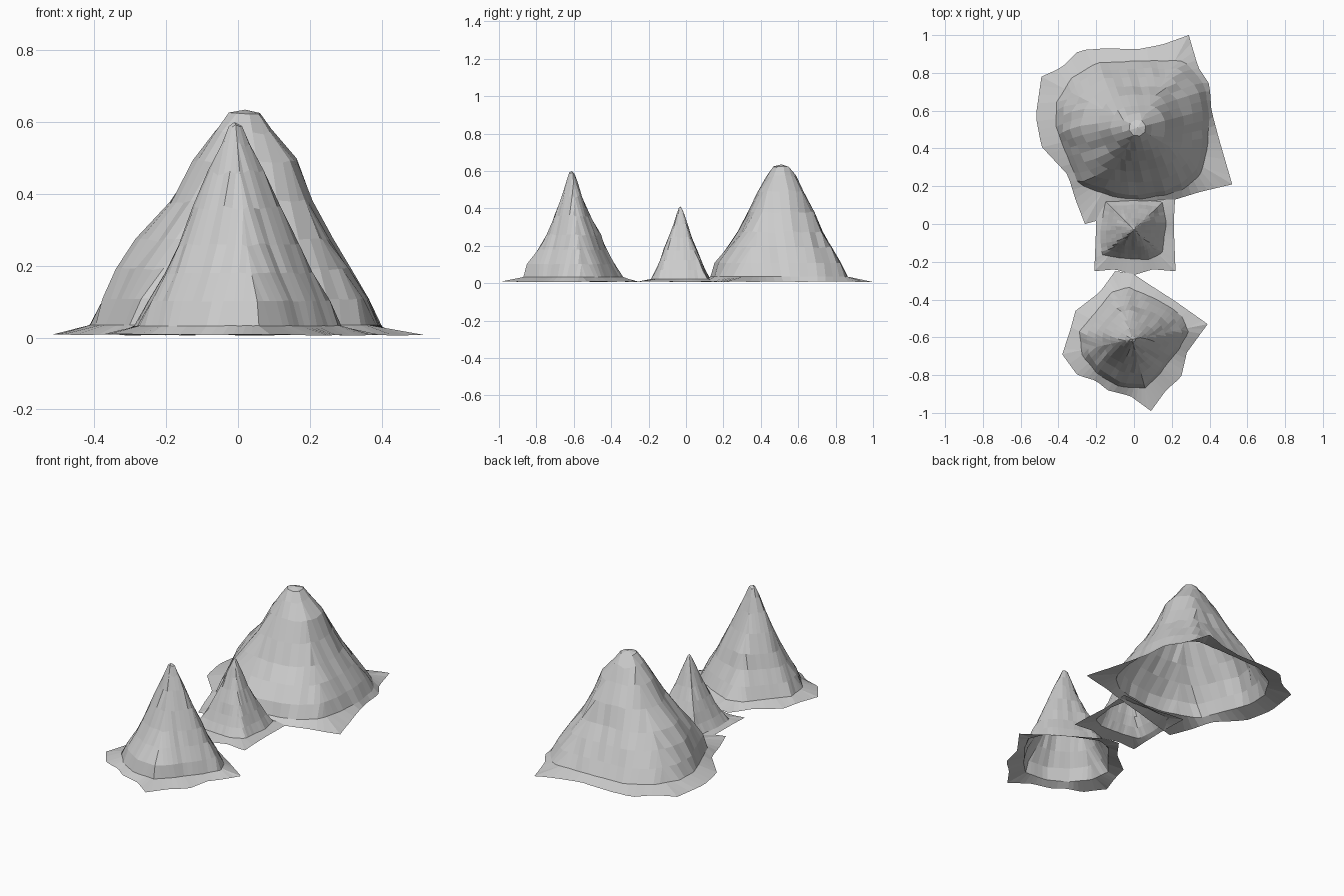
import bpy, bmesh, math
from mathutils import Vector, noise

cube = bpy.data.objects.get("Cube")
if cube:
    bpy.data.objects.remove(cube, do_unlink=True)

# One grey rock colour
rock = bpy.data.materials.new("grey_rock")
rock.use_nodes = True
rock.diffuse_color = (0.6, 0.6, 0.6, 1)
rock.node_tree.nodes["Principled BSDF"].inputs["Base Color"].default_value = (0.6, 0.6, 0.6, 1)

# Relative heights of the grid rings, from the summit down to the foot
LEVELS = [.98, .9, .77, .6, .43, .3, .17, .055]
RINGS = len(LEVELS) + 1
AXES = [Vector(a) for a in ((1, 0), (0, 1), (-1, 0), (0, -1))]


def point_along(path, t):
    """Point at a fraction of a path's length."""
    pts = [Vector(p) for p in path]
    lengths = [(b - a).length for a, b in zip(pts, pts[1:])]
    left = t * sum(lengths)
    for a, b, length in zip(pts, pts[1:], lengths):
        if left <= length:
            return a.lerp(b, left / length)
        left -= length
    return pts[-1]


def hit_radius(polygon, centre, u):
    """Distance from centre to a closed outline in direction u."""
    best = 0
    for i, p in enumerate(polygon):
        a = Vector(p) - centre
        e = Vector(polygon[(i + 1) % len(polygon)]) - centre - a
        den = u.x * e.y - u.y * e.x
        if abs(den) < 1e-9:
            continue
        t = (a.x * e.y - a.y * e.x) / den
        s = (a.x * u.y - a.y * u.x) / den
        if -1e-6 <= s <= 1 + 1e-6:
            best = max(best, t)
    return best


def square_position(i, j, k):
    """Side (0 back, 1 right, 2 front, 3 left) and fraction along it on ring k."""
    if j == k:
        return 0, (k - i) / (2 * k)
    if i == -k:
        return 1, (k - j) / (2 * k)
    if j == -k:
        return 2, (i + k) / (2 * k)
    return 3, (j + k) / (2 * k)


def mountain(name, peak, height, sides, foot, slopes, seed):
    """Open square sheet: thin ground skirt, steep foot and rugged slopes."""
    centre = Vector(peak)
    paths = [side + [sides[(n + 1) % 4][0]] for n, side in enumerate(sides)]
    reach = sum(hit_radius(foot, centre, a) for a in AXES) / 4
    bm = bmesh.new()
    grid = {}
    span = range(-RINGS, RINGS + 1)
    for i in span:
        for j in span:
            k = max(abs(i), abs(j))
            if k == 0:
                grid[i, j] = bm.verts.new((*centre, height))
                continue
            side, t = square_position(i, j, k)
            rim = point_along(paths[side], t)
            if k == RINGS:
                z = 0.008 + 0.004 * noise.noise((rim.x * 8, rim.y * 8, seed))
                grid[i, j] = bm.verts.new((*rim, z))
                continue
            u = (rim - centre).normalized()
            # Blend the slopes that face east, north, west and south
            turn = (math.atan2(u.y, u.x) / (math.pi / 2)) % 4
            q, blend = int(turn) % 4, turn % 1
            a, b = slopes[q][k - 1], slopes[(q + 1) % 4][k - 1]
            # The plan follows the foot below and grows rounder above
            radius = min(hit_radius(foot, centre, u), (rim - centre).length * 0.95)
            radius = reach + (radius - reach) * (0.3 + 0.7 * k / len(LEVELS))
            r = radius * (a + (b - a) * blend)
            # Gullies fade out at the summit and foot
            fade = math.sin(math.pi * k / RINGS)
            rough = noise.noise((u.x * 2.5, u.y * 2.5, k * 0.3 + seed))
            fine = noise.noise((u.x * 6, u.y * 6, k * 0.6 + seed))
            r *= 1 + fade * (0.04 * rough + 0.04 * fine)
            z = height * LEVELS[k - 1] * (1 + 0.04 * fade * fine)
            grid[i, j] = bm.verts.new((*(centre + u * r), z))
    for i in span[:-1]:
        for j in span[:-1]:
            a, b, c, d = (grid[i, j], grid[i + 1, j], grid[i + 1, j + 1], grid[i, j + 1])
            # Split the corner cells along the fall line
            if i == j:
                bm.faces.new((a, b, c))
                bm.faces.new((a, c, d))
            elif i + j == -1:
                bm.faces.new((a, b, d))
                bm.faces.new((b, c, d))
            else:
                bm.faces.new((a, b, c, d))
    mesh = bpy.data.meshes.new(name)
    bm.to_mesh(mesh)
    bm.free()
    mesh.materials.append(rock)
    bpy.context.collection.objects.link(bpy.data.objects.new(name, mesh))


# Large rear mountain with a rounded summit
mountain(
    "large_mountain", (0.02, 0.51), 0.635,
    [[(.29, 1), (.15, .95), (.02, .925), (-.15, .93), (-.29, .92), (-.38, .83)],
     [(-.49, .78), (-.52, .57), (-.49, .41), (-.35, .26), (-.31, .13)],
     [(-.26, 0), (0, .07), (.22, .13), (.35, .17)],
     [(.52, .21), (.45, .45), (.41, .6), (.4, .74), (.34, .83)]],
    [(.27, .87), (0, .87), (-.2, .86), (-.33, .78), (-.41, .65), (-.41, .5), (-.29, .21),
     (-.1, .14), (.03, .13), (.16, .15), (.26, .18), (.35, .26), (.39, .4), (.4, .6), (.37, .75)],
    [[.11, .19, .39, .5, .65, .78, .92, 1], [.11, .21, .31, .47, .58, .72, .86, .98],
     [.12, .21, .35, .51, .72, .84, .93, 1], [.12, .21, .32, .46, .6, .77, .94, 1]],
    3.1)

# Small middle mountain
mountain(
    "small_mountain", (0, -0.03), 0.41,
    [[(.22, .18), (0, .16)], [(-.21, .18), (-.2, 0)],
     [(-.21, -.25), (-.1, -.24), (0, -.27), (.1, -.24)], [(.22, -.25), (.21, 0)]],
    [(.15, .12), (0, .13), (-.15, .12), (-.18, -.04), (-.17, -.16), (-.08, -.18),
     (.08, -.19), (.15, -.15), (.17, 0)],
    [[.05, .13, .24, .38, .56, .7, .84, 1]] * 4,
    7.7)

# Tall narrow front mountain
mountain(
    "front_mountain", (-0.01, -0.61), 0.6,
    [[(.39, -.53), (.22, -.41), (.08, -.32), (-.01, -.26)],
     [(-.1, -.25), (-.18, -.36), (-.31, -.46), (-.34, -.57)],
     [(-.38, -.69), (-.3, -.8), (-.2, -.83), (-.14, -.88), (-.02, -.91)],
     [(.09, -.99), (.17, -.88), (.25, -.81), (.28, -.68)]],
    [(.29, -.57), (.26, -.49), (.13, -.4), (-.03, -.33), (-.12, -.36), (-.2, -.46), (-.29, -.57),
     (-.27, -.7), (-.19, -.8), (-.08, -.86), (.06, -.87), (.13, -.8), (.24, -.66)],
    [[.08, .16, .29, .45, .62, .75, .9, 1], [.05, .11, .2, .37, .56, .67, .83, .98],
     [.06, .14, .27, .43, .59, .71, .86, 1], [.05, .1, .19, .34, .5, .69, .92, 1]],
    12.4)
